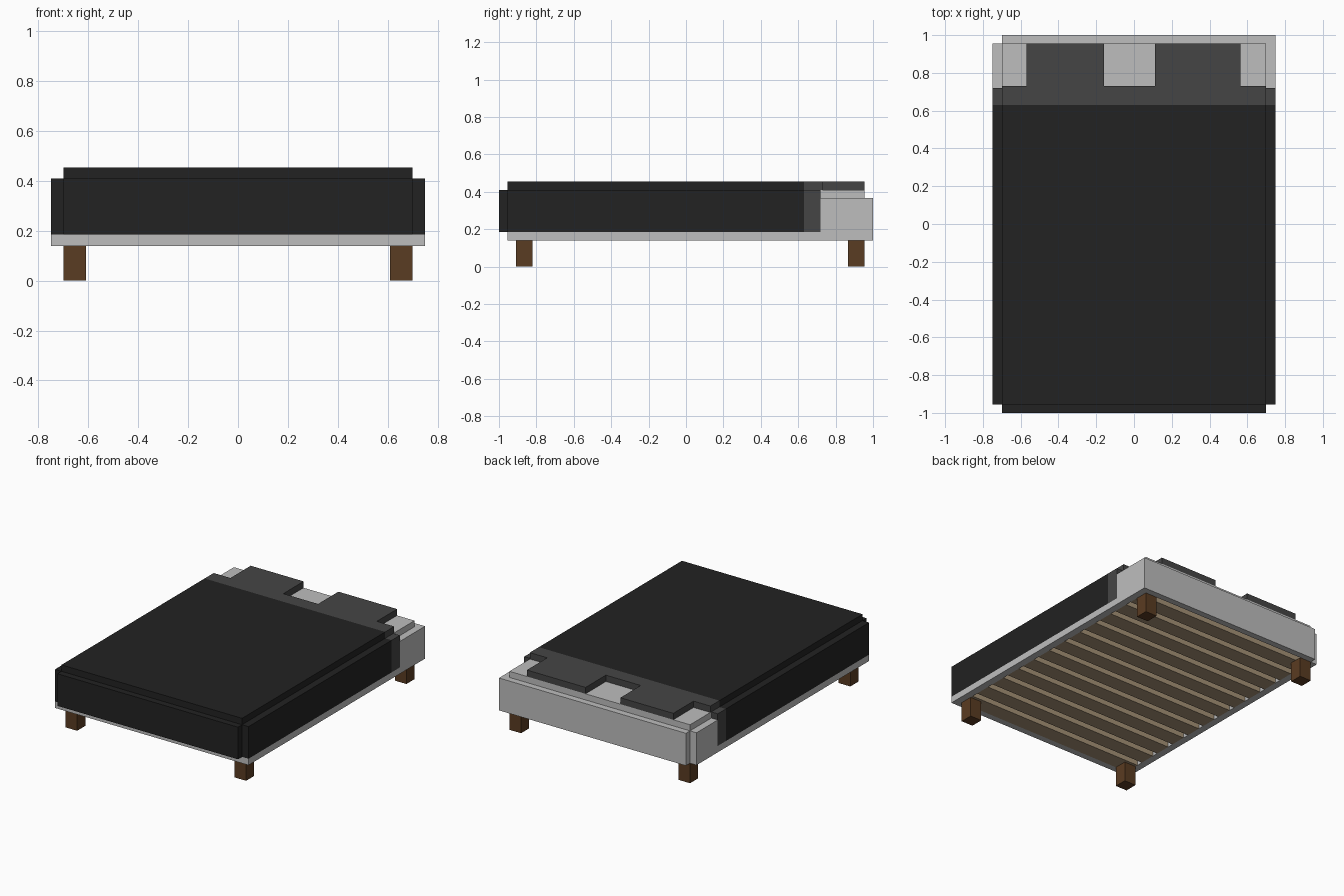
import bpy

cube = bpy.data.objects.get("Cube")
if cube:
    bpy.data.objects.remove(cube, do_unlink=True)


def material(name, r, g, b):
    m = bpy.data.materials.new(name)
    m.use_nodes = True
    m.diffuse_color = (r, g, b, 1)
    m.node_tree.nodes["Principled BSDF"].inputs["Base Color"].default_value = (r, g, b, 1)
    return m


pale = material("pale_grey", .515, .515, .515)
dark = material("charcoal", .016, .016, .016)
mid = material("mid_grey", .06, .06, .06)
brown = material("dark_wood", .102, .045, .016)
tan = material("slat_wood", .376, .283, .181)


def box(name, mat, xs, ys, zs):
    """Box between the given x, y and z limits."""
    bpy.ops.mesh.primitive_cube_add(size=1)
    ob = bpy.context.object
    ob.name = name
    ob.data.name = name
    for v in ob.data.vertices:
        v.co = [lim[0] if c < 0 else lim[1] for c, lim in zip(v.co, (xs, ys, zs))]
    ob.data.materials.append(mat)
    return ob


# Main dimensions
T = .045                    # thickness of boards and covers
IN, OUT = .70, .75          # mattress and outer half widths
FRONT, BACK = -.955, .955   # mattress ends
FOLD, EDGE = .63, .73       # turned-down cover
BASE = .14
DECK = BASE + T
TOP = .41
COVER = TOP + T

# Mattress, front rail and headboard
box("mattress", pale, (-IN, IN), (FRONT, BACK), (DECK, TOP))
box("front_rail", pale, (-IN, IN), (FRONT, FRONT + T), (BASE, DECK))
box("headboard", pale, (-IN, OUT), (BACK, 1), (BASE, .367))

# Cover on top and over the foot end
box("cover_top", dark, (-IN, IN), (FRONT, FOLD), (TOP, COVER))
box("cover_foot", dark, (-IN, IN), (-1, FRONT), (DECK, TOP))
box("cover_fold", mid, (-IN, IN), (FOLD, EDGE), (TOP, COVER))

# Side rails, cover sides and legs, mirrored left and right
for side, s in (("left", 1), ("right", -1)):
    xs = sorted((s * IN, s * OUT))
    box(side + "_rail", pale, xs, (FRONT, BACK), (BASE, DECK))
    box(side + "_head_panel", pale, xs, (EDGE - .01, BACK), (DECK, .367))
    box(side + "_cover", dark, xs, (FRONT, FOLD), (DECK, TOP))
    box(side + "_cover_fold", mid, xs, (FOLD, EDGE - .01), (DECK, TOP))
    leg_x = sorted((s * (IN - 2 * T), s * IN))
    box(side + "_front_leg", brown, leg_x, (FRONT + T, FRONT + 3 * T), (0, BASE))
    box(side + "_back_leg", brown, leg_x, (BACK - 2 * T, BACK), (0, BASE))

# Pillows
box("right_pillow", mid, (-.57, -.16), (EDGE, BACK), (TOP, COVER))
box("left_pillow", mid, (.11, .565), (EDGE, BACK), (TOP, COVER))

# Slats across the underside
COUNT = 12
pitch = (BACK - FRONT - T) / COUNT
for i in range(COUNT):
    y = FRONT + T + i * pitch
    box(f"slat_{i + 1}", tan, (-IN, IN), (y, y + pitch - T), (BASE, DECK))
